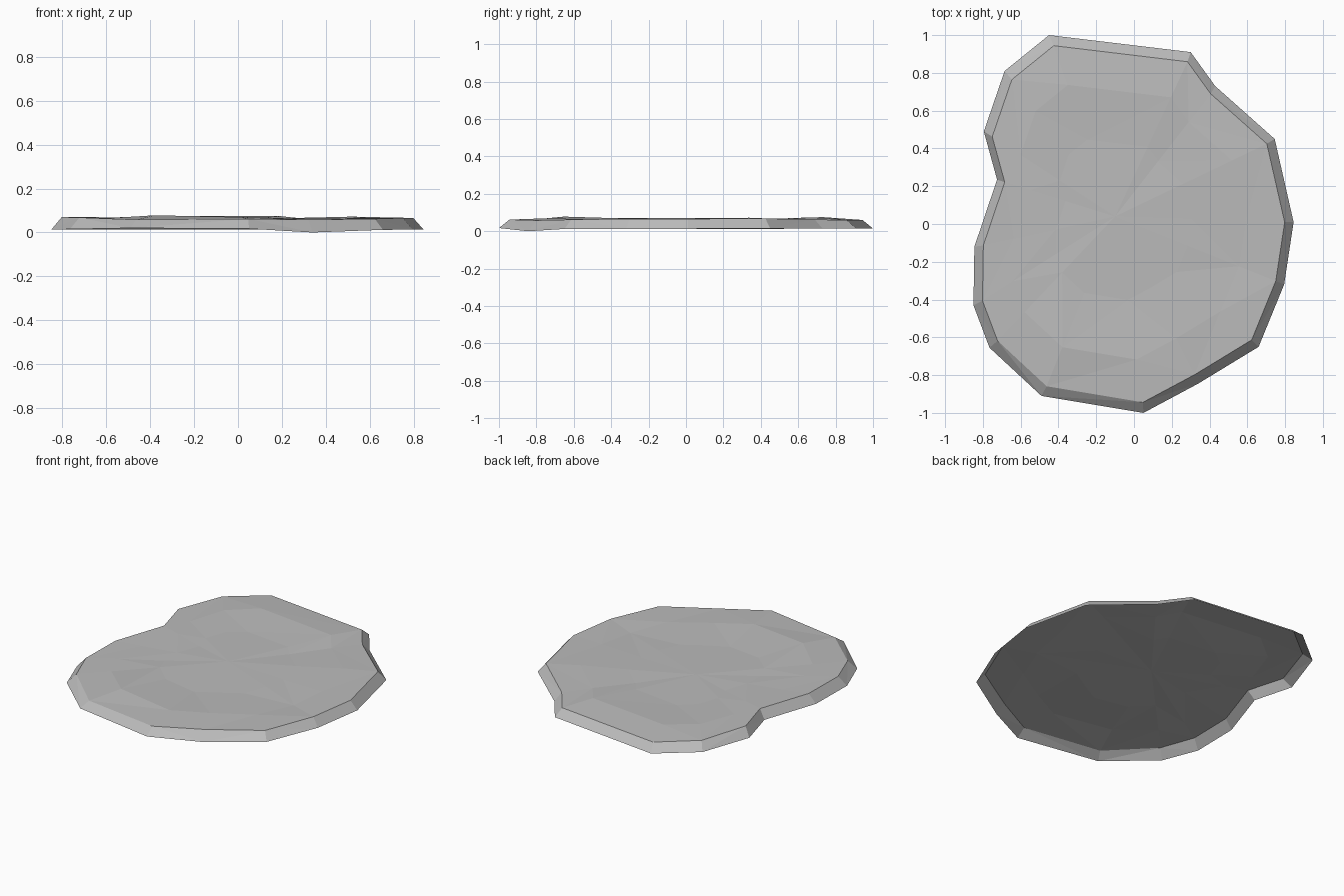
import bpy
import bmesh
from mathutils import Vector

default_cube = bpy.data.objects.get("Cube")
if default_cube:
    bpy.data.objects.remove(default_cube, do_unlink=True)


def make_material(name, colour):
    material = bpy.data.materials.new(name)
    material.use_nodes = True
    material.diffuse_color = colour
    shader = next(n for n in material.node_tree.nodes if n.type == "BSDF_PRINCIPLED")
    shader.inputs["Base Color"].default_value = colour
    return material


# Ground outline of the slab, running clockwise from the back
OUTLINE = [(-.45, 1), (.3, .91), (.43, .73), (.745, .45),
           (.845, .01), (.795, -.32), (.66, -.65), (.34, -.845),
           (.05, -1), (-.49, -.91), (-.765, -.655), (-.85, -.43),
           (-.845, -.12), (-.725, .235), (-.795, .49), (-.685, .81)]
COUNT = len(OUTLINE)
CENTRE = Vector((-.1, .04))
RIM_SCALE = .944
UNIT = .001

# Uneven heights around each ring, in thousandths
FOOT_HEIGHTS = [14, 14, 14, 14, 13, 13, 12, 0, 17, 20, 15, 13, 13, 13, 13, 14]
RIM_HEIGHTS = [60, 60, 62, 68, 66, 66, 62, 58, 62, 58, 68, 70, 70, 70, 68, 62]
OUTER_HEIGHTS = [75, 74, 64, 72, 66, 57, 62, 65, 70, 78, 66, 68, 66, 68, 66, 70]
INNER_HEIGHTS = [62, 64, 60, 66, 62, 62, 58, 58, 56, 62, 66, 62, 64, 62, 64, 64]


def add_ring(bm, points, heights):
    return [bm.verts.new((p.x, p.y, h * UNIT)) for p, h in zip(points, heights)]


def bridge(bm, outer, inner):
    """Join two rings with triangles whose diagonals alternate."""
    for i in range(COUNT):
        j = (i + 1) % COUNT
        a, b, c, d = outer[i], inner[i], inner[j], outer[j]
        if i % 2:
            triangles = ((a, b, c), (a, c, d))
        else:
            triangles = ((a, b, d), (b, c, d))
        for triangle in triangles:
            bm.faces.new(triangle)


# Sloping skirt, open underneath
bm = bmesh.new()
foot_points = [Vector(p) for p in OUTLINE]
rim_points = [p * RIM_SCALE for p in foot_points]
foot = add_ring(bm, foot_points, FOOT_HEIGHTS)
rim = add_ring(bm, rim_points, RIM_HEIGHTS)
bridge(bm, foot, rim)

# Uneven faceted top, closing in towards an off-centre point
previous = rim
for factor, heights in ((.77, OUTER_HEIGHTS), (.45, INNER_HEIGHTS)):
    ring = add_ring(bm, [CENTRE.lerp(p, factor) for p in rim_points], heights)
    bridge(bm, previous, ring)
    previous = ring
hub = bm.verts.new((CENTRE.x, CENTRE.y, .065))
for i in range(COUNT):
    bm.faces.new((hub, previous[(i + 1) % COUNT], previous[i]))

mesh = bpy.data.meshes.new("stone_slab")
bm.to_mesh(mesh)
bm.free()
mesh.materials.append(make_material("stone_grey", (.5, .5, .5, 1)))
slab = bpy.data.objects.new("stone_slab", mesh)
bpy.context.collection.objects.link(slab)
